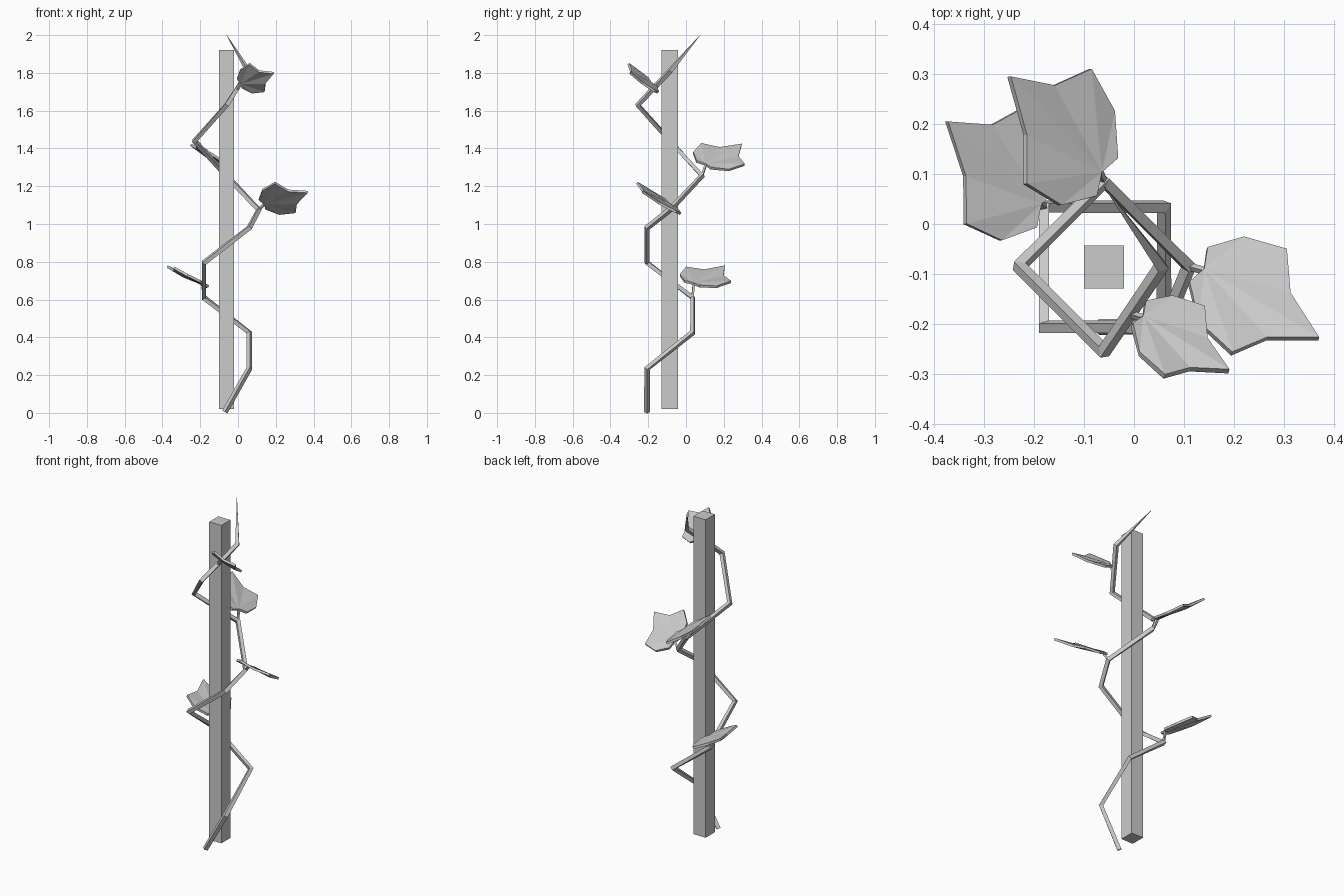
import bpy, bmesh
from mathutils import Vector as V

if "Cube" in bpy.data.objects:
    bpy.data.objects.remove(bpy.data.objects["Cube"])


def link(name, data):
    ob = bpy.data.objects.new(name, data)
    bpy.context.collection.objects.link(ob)
    return ob


def tube(name, points, radius, tip=1.0):
    """Four-sided tube along a polyline; tip scales the last point."""
    cu = bpy.data.curves.new(name, 'CURVE')
    cu.dimensions = '3D'
    cu.bevel_depth = radius
    cu.bevel_resolution = 0
    cu.use_fill_caps = True
    sp = cu.splines.new('POLY')
    sp.points.add(len(points) - 1)
    for p, co in zip(sp.points, points):
        p.co = (*co, 1)
    sp.points[-1].radius = tip
    sp.use_smooth = False
    return link(name, cu)


# Half outline of a lobed leaf: (sideways, along the midrib)
HALF = [(0.43, 0.33, -0.006), (1, 0, 0.004), (0.82, -0.63, 0), (0.33, -1.02, 0.004)]
OUTLINE = ([(0, 1, 0)] + HALF + [(0, -0.92, 0)]
           + [(-s, a, h) for s, a, h in reversed(HALF)])


def leaf(name, tip, left, right, root):
    """Leaf placed by its tip and two side lobes, with a stalk to the vine."""
    tip, left, right = V(tip), V(left), V(right)
    mid = (left + right) / 2
    axis, side = tip - mid, (right - left) / 2
    normal = side.cross(axis).normalized()
    if normal.z < 0:
        normal = -normal
    bm = bmesh.new()
    vs = [bm.verts.new(mid + side * s + axis * a + normal * h) for s, a, h in OUTLINE]
    base = vs[5]
    ring = vs[6:] + vs[:5]
    for a, b in zip(ring, ring[1:]):
        bm.faces.new((base, a, b))
    bmesh.ops.recalc_face_normals(bm, faces=bm.faces)
    me = bpy.data.meshes.new(name)
    bm.to_mesh(me)
    bm.free()
    ob = link(name, me)
    mod = ob.modifiers.new("thickness", 'SOLIDIFY')
    mod.thickness = 0.013
    mod.offset = 0
    tube(name + "_stalk", [root, mid - axis * 0.9], 0.008)


# Post
bpy.ops.mesh.primitive_cube_add(size=1, location=(-0.06, -0.086, 0.97))
post = bpy.context.object
post.name = "post"
post.scale = (0.08, 0.086, 1.9)

# Vine winding round the post, ending in a point
tube("vine", [
    (-0.07, -0.206, 0.005), (0.06, -0.206, 0.235), (0.06, 0.035, 0.425),
    (-0.18, 0.035, 0.61), (-0.18, -0.206, 0.795), (0.06, -0.206, 0.98),
    (0.11, -0.085, 1.075), (-0.06, 0.085, 1.255), (-0.23, -0.085, 1.44),
    (-0.06, -0.255, 1.63), (0.055, -0.085, 1.81), (-0.06, 0.075, 2.0)],
    0.016, 0.05)

# Leaves
leaf("leaf_low", (-0.375, 0.205, 0.775), (-0.34, 0.0, 0.765),
     (-0.215, 0.238, 0.69), (-0.18, 0.035, 0.62))
leaf("leaf_middle", (0.37, -0.23, 1.17), (0.305, -0.055, 1.06),
     (0.195, -0.262, 1.215), (0.11, -0.085, 1.075))
leaf("leaf_high", (-0.25, 0.295, 1.42), (-0.22, 0.08, 1.42),
     (-0.09, 0.31, 1.31), (-0.06, 0.085, 1.255))
leaf("leaf_top", (0.19, -0.295, 1.80), (0.14, -0.17, 1.70),
     (0.06, -0.308, 1.845), (-0.01, -0.18, 1.705))
